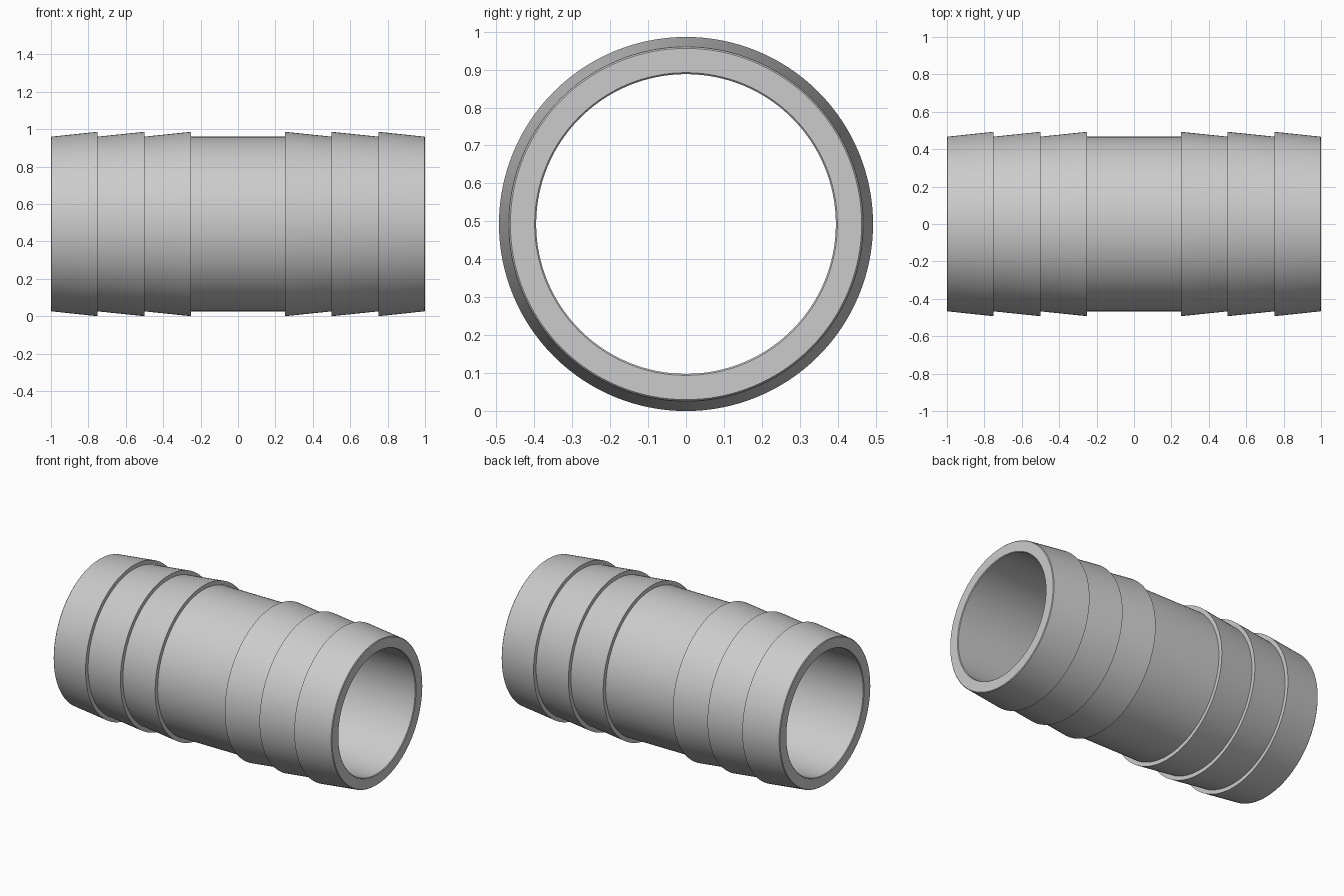
import bpy
import bmesh
from math import cos, sin, tau, radians

cube = bpy.data.objects.get("Cube")
if cube:
    bpy.data.objects.remove(cube, do_unlink=True)

SEGMENTS = 128
BORE, NECK, CREST = 0.395, 0.467, 0.493   # radii
BARB = 0.25                               # length of one barb
LIP = 0.004                               # softened edge at each mouth

grey = bpy.data.materials.new("plain grey")
grey.use_nodes = True
colour = (0.6, 0.6, 0.6, 1)
grey.diffuse_color = colour
grey.node_tree.nodes["Principled BSDF"].inputs["Base Color"].default_value = colour

# Half profile from the middle to the +x mouth: three barbs rising inwards
half = []
for i in (1, 2, 3):
    x = i * BARB
    half += [(x, NECK), (x, CREST), (x + BARB, NECK)]
half = [p for n, p in enumerate(half) if n not in (2, 5)]
half[-1] = (1 - LIP, NECK)
half += [(1, NECK - LIP), (1, BORE + LIP), (1 - LIP, BORE)]

# Closed profile: mirrored half, then the straight bore closes the loop
profile = half + [(-x, r) for x, r in reversed(half)]

# Revolve the profile around the x axis
bm = bmesh.new()
rings = []
for s in range(SEGMENTS):
    a = tau * s / SEGMENTS
    rings.append([bm.verts.new((x, r * cos(a), CREST + r * sin(a))) for x, r in profile])
for s, ring in enumerate(rings):
    following = rings[(s + 1) % SEGMENTS]
    for k in range(len(profile)):
        j = (k + 1) % len(profile)
        bm.faces.new((ring[k], ring[j], following[j], following[k]))
bmesh.ops.recalc_face_normals(bm, faces=bm.faces)

mesh = bpy.data.meshes.new("hose_connector")
bm.to_mesh(mesh)
bm.free()
mesh.materials.append(grey)
connector = bpy.data.objects.new("hose_connector", mesh)
bpy.context.collection.objects.link(connector)

# Smooth round walls, crisp barb edges
bpy.ops.object.select_all(action="DESELECT")
connector.select_set(True)
bpy.context.view_layer.objects.active = connector
bpy.ops.object.shade_smooth_by_angle(angle=radians(30))
